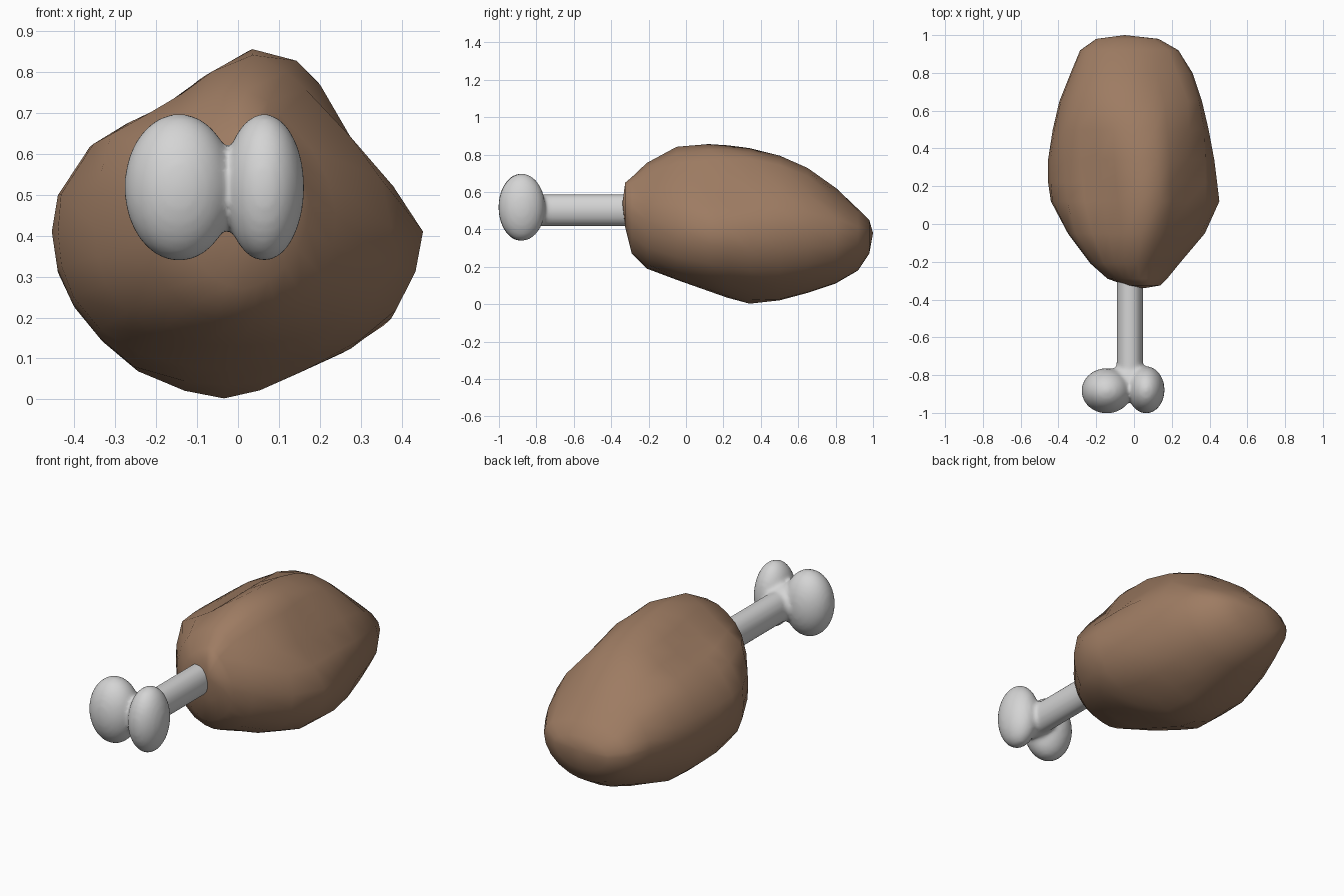
import bpy, bmesh, math
from mathutils import Vector

if "Cube" in bpy.data.objects:
    bpy.data.objects.remove(bpy.data.objects["Cube"])


def material(name, rgb):
    m = bpy.data.materials.new(name)
    m.diffuse_color = (*rgb, 1)
    m.use_nodes = True
    m.node_tree.nodes["Principled BSDF"].inputs["Base Color"].default_value = m.diffuse_color
    return m


brown = material("roast brown", (0.34, 0.20, 0.123))
grey = material("bone grey", (0.66, 0.66, 0.66))

# Meat: rounded sections along y, trimmed to one irregular front outline
outline = [(.03, .857), (.14, .83), (.2, .77), (.29, .615), (.38, .52), (.455, .41),
           (.43, .295), (.37, .19), (.27, .12), (.16, .07), (.07, .027), (-.02, .0),
           (-.12, .017), (-.24, .065), (-.33, .14), (-.4, .225), (-.44, .31),
           (-.455, .41), (-.44, .5), (-.36, .62), (-.27, .675), (-.17, .72), (-.09, .785)]


def reach(cx, cz, dx, dz):
    """Distance from a point inside the outline to its edge."""
    for (ax, az), (bx, bz) in zip(outline, outline[1:] + outline[:1]):
        ex, ez = bx - ax, bz - az
        det = dx * ez - dz * ex
        if abs(det) > 1e-9:
            t = ((ax - cx) * ez - (az - cz) * ex) / det
            s = ((ax - cx) * dz - (az - cz) * dx) / det
            if t > 0 and -1e-6 <= s <= 1 + 1e-6:
                return t
    return 1


def bump(a, centre, width):
    return math.exp(-((a - centre) / width) ** 2)


# y, x range, z range, height of the widest line, roundness, boxiness
sections = [(-.325, -.04, .14, .41, .65, .52, .7, 2), (-.29, -.14, .175, .27, .68, .48, .6, 2),
            (-.21, -.23, .24, .19, .76, .45, .7, 2.3), (-.05, -.35, .375, .13, .85, .42, .8, 2.6),
            (.12, -.44, .452, .07, .857, .41, .6, 2.6), (.22, -.455, .44, .035, .85, .41, .7, 2.5),
            (.34, -.455, .425, .0, .835, .41, .8, 2.3), (.5, -.43, .395, .02, .795, .4, .9, 2.1),
            (.65, -.395, .36, .06, .73, .4, 1, 2), (.8, -.335, .31, .11, .63, .39, 1, 2),
            (.92, -.285, .235, .18, .51, .38, 1, 2), (.98, -.2, .13, .27, .45, .375, 1, 2)]

bm = bmesh.new()
rings = []
for y, x0, x1, z0, z1, zm, rnd, box in sections:
    cx, ring = (x0 + x1) / 2, []
    for px, pz in outline:
        u = px / .455
        w = (pz - .41) / (.447 if pz > .41 else .41)
        p = 2 if u > 0 and w > 0 else box
        k = (1 - rnd) + rnd / (abs(u) ** p + abs(w) ** p) ** (1 / p)
        # shallow dents on the upper right, near the back and beside the front ridge
        a = math.degrees(math.atan2(w, u))
        k *= 1 - .15 * bump(a, 55, 25) * bump(y, .8, .1)
        k *= 1 - .13 * bump(a, 58, 22) * bump(y, -.12, .13)
        dx = u * k * (x1 - x0) / 2
        dz = w * k * ((z1 - zm) if w > 0 else (zm - z0))
        s = min(1, reach(cx, zm, dx, dz))
        ring.append(bm.verts.new((cx + dx * s, y, zm + dz * s)))
    rings.append(ring)
n = len(outline)
for a, b in zip(rings, rings[1:]):
    for i in range(n):
        j = (i + 1) % n
        bm.faces.new((a[i], a[j], b[j], b[i]))
for ring, tip in ((rings[0], (.05, -.34, .54)), (rings[-1], (-.05, 1, .38))):
    c = bm.verts.new(tip)
    for i in range(n):
        bm.faces.new((ring[i], ring[(i + 1) % n], c))
bmesh.ops.recalc_face_normals(bm, faces=bm.faces)
mesh = bpy.data.meshes.new("meat")
bm.to_mesh(mesh)
bm.free()
mesh.materials.append(brown)
mesh.shade_smooth()
meat = bpy.data.objects.new("meat", mesh)
bpy.context.collection.objects.link(meat)


# Bone: shaft, bridge and two knobs fused into one smooth surface
parts = []


def ball(loc, size):
    bpy.ops.mesh.primitive_uv_sphere_add(segments=32, ring_count=20, radius=1, location=loc)
    bpy.context.object.scale = size
    parts.append(bpy.context.object)


ball((-.144, -.883, .518), (.134, .12, .18))    # left knob
ball((.064, -.878, .518), (.098, .125, .18))    # right knob
ball((-.02, -.84, .51), (.13, .1, .1))          # bridge between knobs
bpy.ops.mesh.primitive_cylinder_add(vertices=24, radius=1, depth=.6, location=(-.022, -.55, .502),
                                    rotation=(math.pi / 2, 0, 0))
bpy.context.object.scale = (.07, .086, 1)       # shaft
parts.append(bpy.context.object)

bpy.ops.object.select_all(action='DESELECT')
for p in parts:
    p.select_set(True)
bone = bpy.context.view_layer.objects.active = parts[0]
bpy.ops.object.join()
bpy.ops.object.transform_apply(location=True, rotation=True, scale=True)
bone.name = "bone"
rm = bone.modifiers.new("fuse", 'REMESH')
rm.mode = 'VOXEL'
rm.voxel_size = .012
rm.use_smooth_shade = True
sm = bone.modifiers.new("soften", 'SMOOTH')
sm.factor = .5
sm.iterations = 6
bone.data.materials.clear()
bone.data.materials.append(grey)
